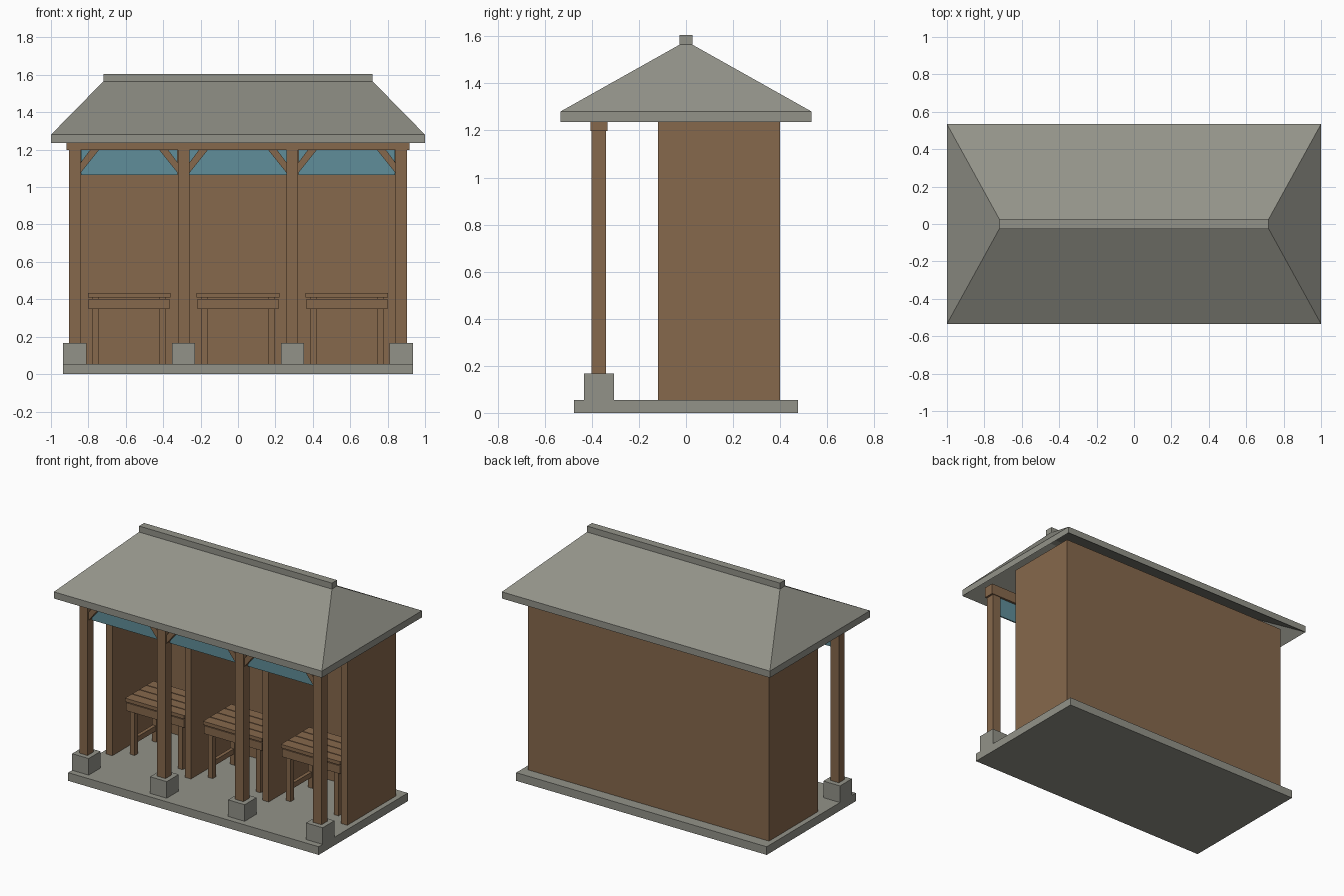
import bpy, bmesh, math
from mathutils import Matrix, Vector

if "Cube" in bpy.data.objects:
    bpy.data.objects.remove(bpy.data.objects["Cube"])


def material(name, color):
    m = bpy.data.materials.new(name)
    m.diffuse_color = (*color, 1)
    m.use_nodes = True
    m.node_tree.nodes["Principled BSDF"].inputs["Base Color"].default_value = m.diffuse_color
    return m


STONE = material("grey stone", (0.29, 0.29, 0.25))
WOOD = material("brown wood", (0.24, 0.138, 0.072))
CLOTH = material("teal cloth", (0.115, 0.27, 0.32))


def finish(name, bm, mat):
    bmesh.ops.recalc_face_normals(bm, faces=bm.faces)
    me = bpy.data.meshes.new(name)
    bm.to_mesh(me)
    bm.free()
    me.materials.append(mat)
    ob = bpy.data.objects.new(name, me)
    bpy.context.collection.objects.link(ob)
    return ob


def box(name, x, y, z, mat):
    """Box from (min, max) ranges on each axis."""
    bm = bmesh.new()
    size = [r[1] - r[0] for r in (x, y, z)]
    mid = Vector([(r[0] + r[1]) / 2 for r in (x, y, z)])
    bmesh.ops.create_cube(bm, size=1, matrix=Matrix.Translation(mid) @ Matrix.Diagonal((*size, 1)))
    return finish(name, bm, mat)


def around(c, half):
    return (c - half, c + half)


def brace(name, x, side):
    """Diagonal strut from a post face up to the beam."""
    bm = bmesh.new()
    pts = [(0, 1.075), (0.1, 1.2), (0.052, 1.2), (0, 1.13)]
    f = bm.faces.new([bm.verts.new((x + side * px, -0.39, pz)) for px, pz in pts])
    ext = bmesh.ops.extrude_face_region(bm, geom=[f])
    verts = [v for v in ext["geom"] if isinstance(v, bmesh.types.BMVert)]
    bmesh.ops.translate(bm, verts=verts, vec=(0, 0.03, 0))
    return finish(name, bm, WOOD)


def hip_roof(name):
    """Hipped slab with vertical eave edges and a sloping underside."""
    bm = bmesh.new()

    def ring(hx, hy, z):
        return [bm.verts.new((sx * hx, sy * hy, z)) for sx, sy in ((-1, -1), (1, -1), (1, 1), (-1, 1))]

    rings = [ring(0.72, 0.026, 1.565), ring(1, 0.534, 1.28),
             ring(1, 0.534, 1.235), ring(0.72, 0.026, 1.52)]
    for a, b in zip(rings, rings[1:]):
        for i in range(4):
            j = (i + 1) % 4
            bm.faces.new((a[i], a[j], b[j], b[i]))
    bm.faces.new(rings[0])
    bm.faces.new(rings[-1])
    return finish(name, bm, STONE)


# Base and roof
box("floor_slab", (-0.935, 0.935), (-0.475, 0.475), (0, 0.055), STONE)
hip_roof("hip_roof")
box("ridge_cap", (-0.72, 0.72), (-0.027, 0.027), (1.555, 1.605), STONE)

# Walls
box("back_wall", (-0.9, 0.9), (0.355, 0.4), (0.055, 1.28), WOOD)
for n, x in enumerate((-0.877, -0.29, 0.29, 0.877)):
    kind = "side_wall" if n in (0, 3) else "divider_wall"
    box(f"{kind}_{n}", around(x, 0.023), (-0.12, 0.356), (0.055, 1.28), WOOD)

# Front posts on stone footings, carrying a beam
posts = (-0.873, -0.291, 0.291, 0.873)
for n, x in enumerate(posts):
    box(f"footing_{n}", around(x, 0.062), (-0.433, -0.306), (0.055, 0.167), STONE)
    box(f"post_{n}", around(x, 0.031), (-0.401, -0.339), (0.167, 1.2), WOOD)
    if n < 3:
        brace(f"brace_left_{n}", x + 0.031, 1)
    if n > 0:
        brace(f"brace_right_{n}", x - 0.031, -1)
box("front_beam", (-0.917, 0.917), (-0.406, -0.334), (1.197, 1.27), WOOD)

# Short cloth curtains between the posts
for n in range(3):
    box(f"curtain_{n}", (posts[n] + 0.033, posts[n + 1] - 0.033), (-0.358, -0.349), (1.065, 1.197), CLOTH)

# One table per stall
for n, cx in enumerate((-0.582, 0, 0.582)):
    for p in range(4):
        y = -0.058 + p * 0.077
        box(f"table_{n}_plank_{p}", around(cx, 0.221), (y, y + 0.071), (0.41, 0.434), WOOD)
    # apron frame under the planks
    for y in (-0.052, 0.218):
        box(f"table_{n}_apron_{y}", around(cx, 0.217), (y, y + 0.025), (0.348, 0.402), WOOD)
    for s in (-1, 1):
        box(f"table_{n}_side_apron_{s}", around(cx + s * 0.204, 0.0125), (-0.03, 0.22), (0.348, 0.402), WOOD)
        # legs and low side stretcher
        for y in (-0.022, 0.212):
            box(f"table_{n}_leg_{s}_{y}", around(cx + s * 0.179, 0.0175), around(y, 0.0175), (0.055, 0.411), WOOD)
        box(f"table_{n}_stretcher_{s}", around(cx + s * 0.179, 0.012), (-0.01, 0.2), (0.13, 0.165), WOOD)
